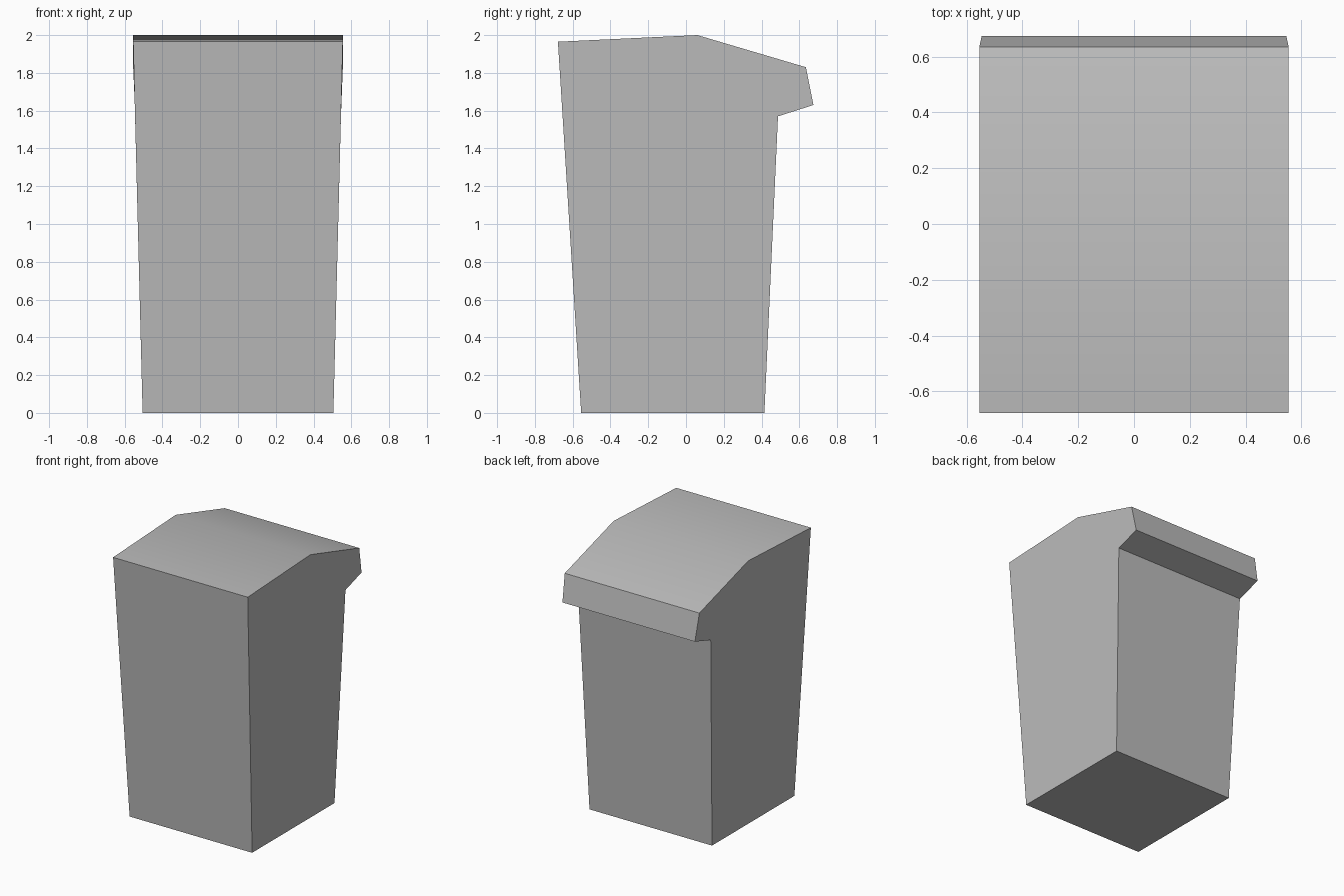
import bpy
import bmesh
from math import radians

cube = bpy.data.objects.get("Cube")
if cube:
    bpy.data.objects.remove(cube, do_unlink=True)

# Plain grey plastic
grey = bpy.data.materials.new("grey_plastic")
grey.use_nodes = True
colour = (0.5, 0.5, 0.5, 1)
grey.diffuse_color = colour
grey.node_tree.nodes["Principled BSDF"].inputs["Base Color"].default_value = colour

# Side profile of the bin with its overhanging lid: y, z, half width
profile = [
    (-0.555, 0, 0.505),
    (0.415, 0, 0.505),
    (0.487, 1.57, 0.545),
    (0.675, 1.63, 0.546),
    (0.635, 1.83, 0.555),
    (0.06, 2.0, 0.555),
    (-0.678, 1.965, 0.555),
]

# Tapered body: one cap on each side, joined by a strip of quads
bm = bmesh.new()
left = [bm.verts.new((w, y, z)) for y, z, w in profile]
right = [bm.verts.new((-w, y, z)) for y, z, w in profile]
bm.faces.new(left)
bm.faces.new(right[::-1])
for i in range(len(profile)):
    j = (i + 1) % len(profile)
    bm.faces.new((left[i], right[i], right[j], left[j]))
bmesh.ops.recalc_face_normals(bm, faces=bm.faces)

mesh = bpy.data.meshes.new("bin_body")
bm.to_mesh(mesh)
bm.free()
mesh.materials.append(grey)
body = bpy.data.objects.new("bin_body", mesh)
bpy.context.collection.objects.link(body)

# Smooth only the gentle ridge of the lid
bpy.ops.object.select_all(action="DESELECT")
body.select_set(True)
bpy.context.view_layer.objects.active = body
bpy.ops.object.shade_smooth_by_angle(angle=radians(30))
